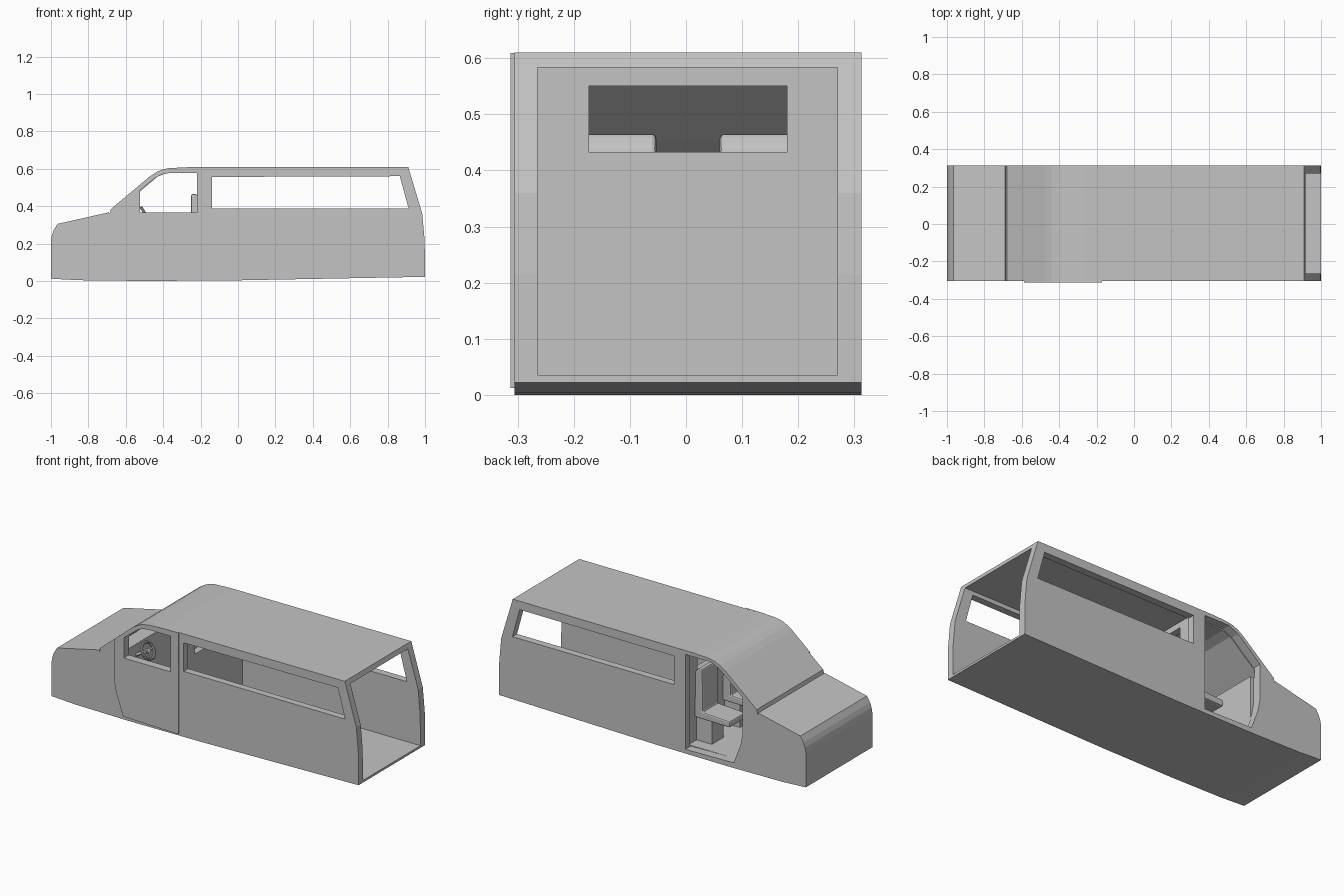
import bpy, bmesh, math
from mathutils import Vector

if "Cube" in bpy.data.objects:
    bpy.data.objects.remove(bpy.data.objects["Cube"])

paint = bpy.data.materials.new("light grey")
paint.diffuse_color = (0.55, 0.55, 0.55, 1)
paint.use_nodes = True
paint.node_tree.nodes["Principled BSDF"].inputs["Base Color"].default_value = paint.diffuse_color


def prism(name, pts, lo, hi, axis="y"):
    """Extrude a 2D outline: (x, z) along y, or (y, z) along x."""
    bm = bmesh.new()
    place = (lambda a, b, d: (a, d, b)) if axis == "y" else (lambda a, b, d: (d, a, b))
    face = bm.faces.new([bm.verts.new(place(a, b, lo)) for a, b in pts])
    out = bmesh.ops.extrude_face_region(bm, geom=[face])
    shift = Vector(place(0, 0, hi - lo))
    bmesh.ops.translate(bm, vec=shift, verts=[v for v in out["geom"] if isinstance(v, bmesh.types.BMVert)])
    bmesh.ops.recalc_face_normals(bm, faces=bm.faces)
    mesh = bpy.data.meshes.new(name)
    bm.to_mesh(mesh)
    bm.free()
    ob = bpy.data.objects.new(name, mesh)
    bpy.context.collection.objects.link(ob)
    mesh.materials.append(paint)
    return ob


def rect(a0, a1, b0, b1):
    return [(a0, b0), (a1, b0), (a1, b1), (a0, b1)]


def cut(ob, *cutters):
    bpy.context.view_layer.objects.active = ob
    for c in cutters:
        c.hide_render = True
        m = ob.modifiers.new("cut", "BOOLEAN")
        m.operation, m.solver, m.object = "DIFFERENCE", "EXACT", c
        bpy.ops.object.modifier_apply(modifier=m.name)


# Body silhouette, split so the door can reuse the windscreen line
screen = [(-0.473, 0.558), (-0.44, 0.58), (-0.41, 0.594), (-0.37, 0.603), (-0.27, 0.608)]
outline = ([(-1, 0.012), (-1, 0.215), (-0.995, 0.245), (-0.985, 0.272), (-0.965, 0.305),
            (-0.69, 0.367), (-0.687, 0.357), (-0.68, 0.384)] + screen +
           [(0.91, 0.61), (0.985, 0.36), (0.998, 0.215), (1, 0.022),
            (-0.02, 0.003), (-0.5, 0), (-0.85, 0.004)])
body = prism("van_body", outline, -0.306, 0.313)

# Hollows and openings
cargo = prism("cargo_cutter", rect(-0.16, 1.2, 0.035, 0.583), -0.265, 0.27)
cab = prism("cab_cutter", [(-0.2, 0.03), (-0.2, 0.58), (-0.38, 0.577), (-0.43, 0.558),
                           (-0.555, 0.452), (-0.652, 0.372), (-0.565, 0.372), (-0.565, 0.03)],
            -0.265, 0.27)
side_window = prism("side_window_cutter",
                    [(-0.14, 0.388), (0.912, 0.388), (0.865, 0.56), (-0.14, 0.556)], -0.5, 0.5)
door_window = prism("door_window_cutter",
                    [(-0.525, 0.366), (-0.22, 0.366), (-0.22, 0.576), (-0.37, 0.576),
                     (-0.41, 0.568), (-0.44, 0.552), (-0.525, 0.485)], -0.5, -0.2)
doorway = prism("doorway_cutter",
                [(-0.215, 0.026), (-0.53, 0.031), (-0.575, 0.15), (-0.588, 0.22), (-0.588, 0.43),
                 (-0.525, 0.485), (-0.44, 0.557), (-0.38, 0.585), (-0.215, 0.585)], 0.262, 0.5)
hatch = prism("partition_window_cutter", rect(-0.173, 0.18, 0.433, 0.55), -0.23, -0.13, "x")
cut(body, cargo, cab, side_window, door_window, doorway, hatch)

# Closed front door standing slightly proud of the side
door = prism("front_door", [(-0.17, 0.012), (-0.53, 0.02), (-0.575, 0.15), (-0.588, 0.22),
                            (-0.588, 0.461)] + screen + [(-0.17, 0.609)], -0.313, -0.304)
cut(door, door_window)
for c in (cargo, cab, side_window, door_window, doorway, hatch):
    bpy.data.objects.remove(c)

# Two seats with pedestals
for side, y0 in (("left", -0.2), ("right", 0.06)):
    y1 = y0 + 0.147
    seat = prism(side + "_seat", [(-0.43, 0.168), (-0.2, 0.172), (-0.203, 0.44), (-0.225, 0.465),
                                  (-0.25, 0.465), (-0.255, 0.215), (-0.43, 0.205)], y0, y1)
    bev = seat.modifiers.new("soft edges", "BEVEL")
    bev.width, bev.segments = 0.008, 2
    prism(side + "_seat_base", rect(-0.3, -0.2, 0.028, 0.175), y0 + 0.02, y1 - 0.02)

# Steering wheel, hub, spokes and column
centre = Vector((-0.492, -0.135, 0.35))
tilt = math.radians(60)
axis = Vector((math.sin(tilt), 0, math.cos(tilt)))


def rod(name, a, b, r):
    d = b - a
    bpy.ops.mesh.primitive_cylinder_add(vertices=16, radius=r, depth=d.length, location=(a + b) / 2,
                                        rotation=d.to_track_quat("Z", "Y").to_euler())
    finish(name)


def finish(name):
    ob = bpy.context.object
    ob.name = name
    ob.data.materials.append(paint)
    bpy.ops.object.shade_smooth_by_angle()


bpy.ops.mesh.primitive_torus_add(location=centre, rotation=(0, tilt, 0), major_radius=0.048,
                                 minor_radius=0.008, major_segments=32, minor_segments=10)
finish("steering_wheel")
rod("steering_hub", centre - axis * 0.008, centre + axis * 0.006, 0.015)
rod("steering_column", centre - axis * 0.095, centre, 0.009)
up = Vector((-math.cos(tilt), 0, math.sin(tilt)))
for i, a in enumerate((0, 180, 270)):
    a = math.radians(a)
    rod(f"steering_spoke_{i}", centre,
        centre + (Vector((0, 1, 0)) * math.cos(a) + up * math.sin(a)) * 0.048, 0.005)
